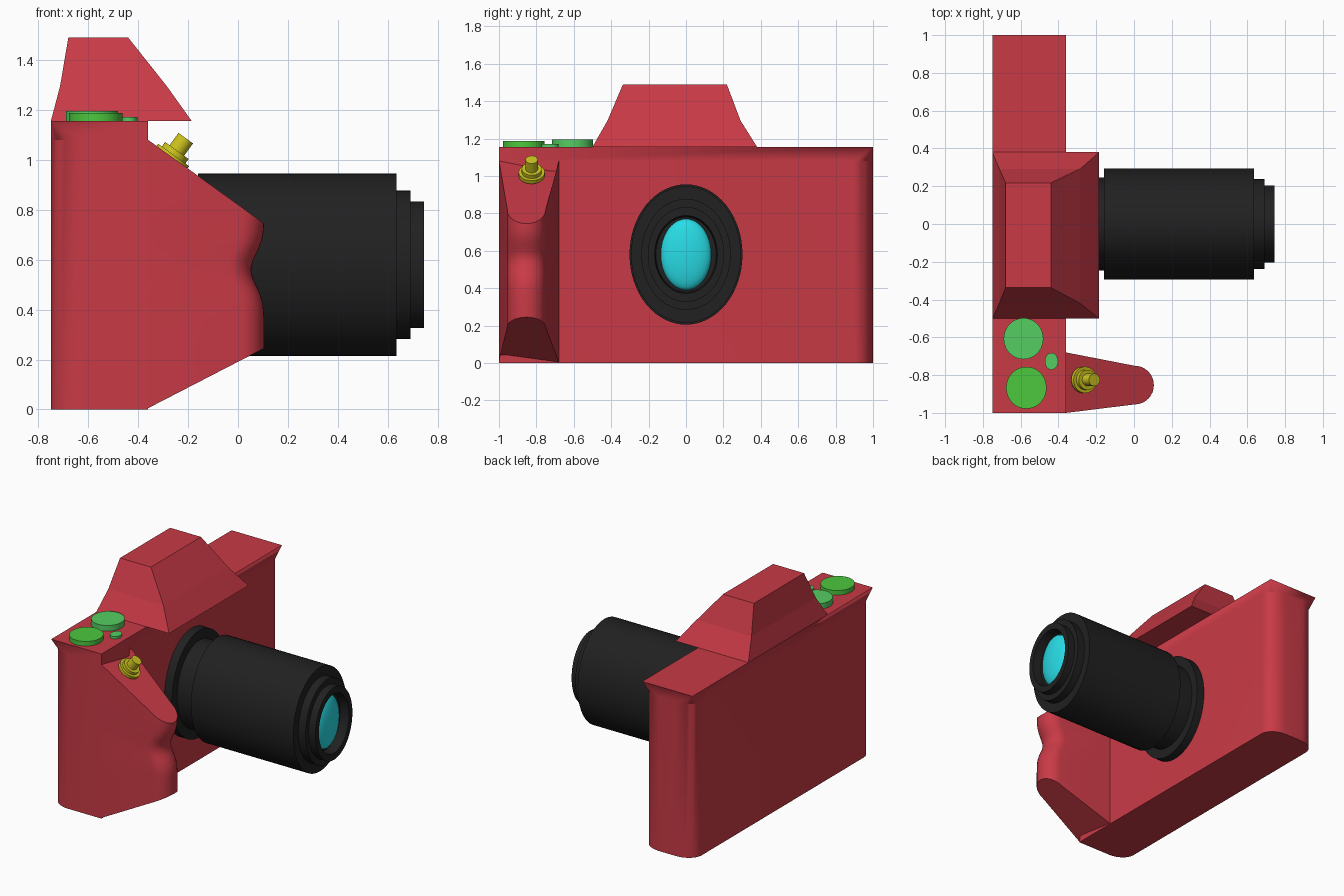
import bpy, bmesh, math
from mathutils import Vector

if "Cube" in bpy.data.objects:
    bpy.data.objects.remove(bpy.data.objects["Cube"])


def material(name, rgb):
    m = bpy.data.materials.new(name)
    m.diffuse_color = (*rgb, 1)
    m.use_nodes = True
    m.node_tree.nodes["Principled BSDF"].inputs["Base Color"].default_value = m.diffuse_color
    return m


RED = material("red", (0.58, 0.042, 0.061))
BLACK = material("black", (0.015, 0.015, 0.015))
GREEN = material("green", (0.072, 0.578, 0.048))
MINT = material("light_green", (0.089, 0.61, 0.122))
CYAN = material("cyan", (0.021, 0.716, 0.791))
YELLOW = material("yellow", (0.61, 0.546, 0.013))


def loft(name, rings, mat, smooth=True):
    """Skin a list of equal-length rings and cap both ends."""
    bm = bmesh.new()
    vs = [[bm.verts.new(p) for p in r] for r in rings]
    n = len(vs[0])
    for a, b in zip(vs, vs[1:]):
        for i in range(n):
            j = (i + 1) % n
            bm.faces.new((a[i], a[j], b[j], b[i]))
    bm.faces.new(vs[0][::-1])
    bm.faces.new(vs[-1])
    bmesh.ops.remove_doubles(bm, verts=bm.verts, dist=1e-5)
    bmesh.ops.recalc_face_normals(bm, faces=bm.faces)
    me = bpy.data.meshes.new(name)
    bm.to_mesh(me)
    bm.free()
    me.materials.append(mat)
    ob = bpy.data.objects.new(name, me)
    bpy.context.collection.objects.link(ob)
    if smooth:
        bpy.ops.object.select_all(action='DESELECT')
        ob.select_set(True)
        bpy.context.view_layer.objects.active = ob
        bpy.ops.object.shade_smooth_by_angle(angle=math.radians(30))
    return ob


def lathe(name, origin, axis, profile, mat, ky=1.0, n=64):
    """Turn (distance, radius) pairs about an axis in the xz plane; ky squashes y."""
    o, a = Vector(origin), Vector(axis).normalized()
    u, w = Vector((0, 1, 0)), a.cross(Vector((0, 1, 0)))
    rings = []
    for d, r in profile:
        rings.append([o + a * d + u * (r * ky * math.cos(2 * math.pi * i / n))
                      + w * (r * math.sin(2 * math.pi * i / n)) for i in range(n)])
    return loft(name, rings, mat)


# Body: rounded upright corners that flare out to square corners at the top
X0, X1, TOP, SHOULDER = -0.75, -0.36, 1.155, 1.08
RX, RY, SEG = 0.13, 0.10, 8
corners = [(X0, -1, 180, 1), (X1, -1, 270, 0), (X1, 1, 0, 1), (X0, 1, 90, 1)]


def body_ring(z, rounded):
    pts = []
    for cx, cy, start, on in corners:
        sx, sy = (1 if cx == X0 else -1), (1 if cy < 0 else -1)
        for i in range(SEG + 1):
            t = math.radians(start + 90 * i / SEG)
            if rounded and on:
                pts.append((cx + sx * RX + RX * math.cos(t),
                            cy + sy * RY + RY * math.sin(t), z))
            else:
                pts.append((cx, cy, z))
    return pts


loft("camera_body", [body_ring(0, 1), body_ring(SHOULDER, 1), body_ring(TOP, 0)], RED)


# Viewfinder hump, overhanging the front of the body
def rect(x0, x1, y0, y1, z):
    return [(x0, y0, z), (x1, y0, z), (x1, y1, z), (x0, y1, z)]


loft("viewfinder_hump", [rect(-0.75, -0.185, -0.50, 0.38, 1.155),
                         rect(-0.713, -0.285, -0.42, 0.292, 1.295),
                         rect(-0.68, -0.44, -0.337, 0.218, 1.49)], RED, False)

# Hand grip: tapered plan with a round nose, slanted top and bottom, finger dent
plan = [(-0.45, -1.0), (-0.36, -1.0)]
for i in range(17):
    t = math.radians(-90 + 180 * i / 16)
    plan.append((0.005 + 0.1 * math.cos(t), -0.853 + 0.102 * math.sin(t)))
plan += [(-0.36, -0.68), (-0.45, -0.68)]


def grip_ring(v):
    pts = []
    for x, y in plan:
        f = max(0, (x + 0.36) / 0.465)
        low, high = 0.005 + 0.24 * f, 1.08 - 0.335 * f
        z = low + (high - low) * v
        dent = 0.052 * math.exp(-((z - 0.56) / 0.09) ** 2)
        pts.append((x - (dent if x > -0.1 else 0), y, z))
    return pts


loft("hand_grip", [grip_ring(i / 20) for i in range(21)], RED)

# Lens barrel: slightly oval, stepped, with a recess at the front
lathe("lens_barrel", (0, 0, 0.58), (1, 0, 0),
      [(-0.37, 0.375), (-0.30, 0.375), (-0.30, 0.306), (-0.16, 0.306),
       (-0.16, 0.365), (0.635, 0.365), (0.635, 0.297), (0.692, 0.297),
       (0.692, 0.254), (0.745, 0.254), (0.745, 0.208), (0.68, 0.200)], BLACK, 0.805)

# Domed front glass
dome = [(0.67, 0.19)] + [(0.68 + 0.05 * math.sin(t), 0.19 * math.cos(t))
                         for t in [math.radians(a) for a in range(0, 90, 11)]]
lathe("lens_glass", (0, 0, 0.58), (1, 0, 0), dome, CYAN, 0.71, 48)

# Top dials and small button
for name, x, y, r, h, ky, mat in [
        ("mode_dial", -0.57, -0.867, 0.107, 0.032, 1.04, GREEN),
        ("exposure_dial", -0.585, -0.607, 0.105, 0.04, 1.04, MINT),
        ("small_button", -0.437, -0.727, 0.035, 0.017, 1.28, MINT)]:
    lathe(name, (x, y, TOP), (0, 0, 1), [(-0.005, r), (h, r)], mat, ky, 48)

# Shutter release, standing square to the sloping grip top
lathe("shutter_release", (-0.265, -0.825, 1.01), (0.585, 0, 0.81),
      [(-0.01, 0.076), (0.012, 0.076), (0.012, 0.058), (0.034, 0.058),
       (0.034, 0.036), (0.095, 0.036)], YELLOW, 0.92, 32)
